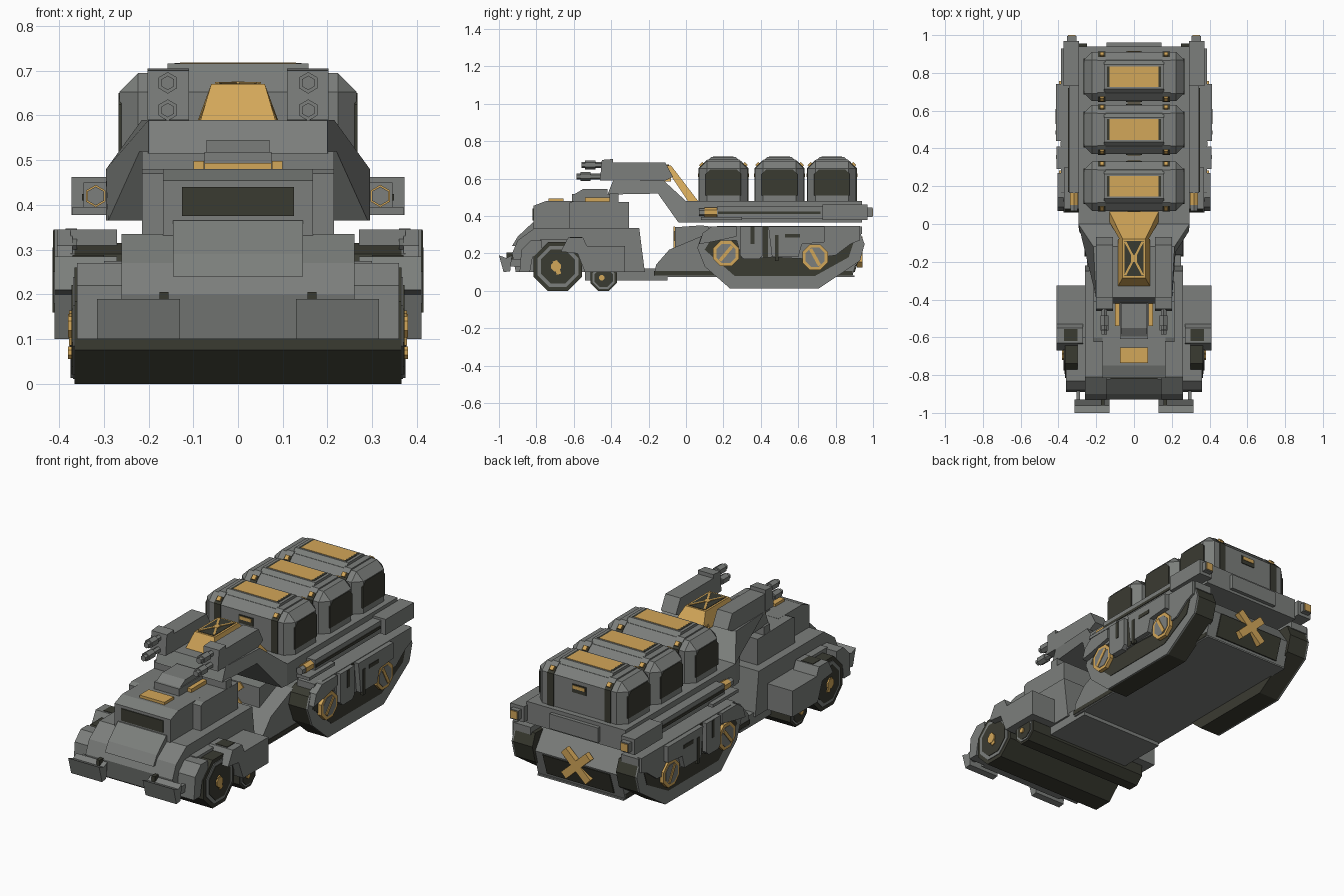
import bpy, bmesh, math
from mathutils import Euler


def material(name, r, g, b):
    m = bpy.data.materials.new(name)
    m.diffuse_color = (r, g, b, 1)
    return m


GREY = material("armour grey", .2, .21, .2)
DARK = material("dark olive", .042, .043, .031)
GOLD = material("ochre gold", .65, .385, .1)


def finish(name, bm, mat, bevel=0):
    bmesh.ops.recalc_face_normals(bm, faces=bm.faces)
    me = bpy.data.meshes.new(name)
    bm.to_mesh(me)
    bm.free()
    me.materials.append(mat)
    ob = bpy.data.objects.new(name, me)
    bpy.context.collection.objects.link(ob)
    if bevel:
        mod = ob.modifiers.new("chamfer", 'BEVEL')
        mod.width, mod.segments = bevel, 1
    return ob


def prism(name, pts, x0, x1, mat, both=False, bevel=0):
    """Side profile of (y, z) or (y, z, half width), stretched across x."""
    for s in ((1, -1) if both else (1,)):
        bm = bmesh.new()
        a = [bm.verts.new((-p[2] if len(p) > 2 else s * x0, p[0], p[1])) for p in pts]
        b = [bm.verts.new((p[2] if len(p) > 2 else s * x1, p[0], p[1])) for p in pts]
        bm.faces.new(a)
        bm.faces.new(b[::-1])
        for i in range(len(pts)):
            j = (i + 1) % len(pts)
            bm.faces.new((a[i], a[j], b[j], b[i]))
        finish(name, bm, mat, bevel)


def box(name, x0, x1, y0, y1, z0, z1, mat, both=False, bevel=0):
    prism(name, [(y0, z0), (y1, z0), (y1, z1), (y0, z1)], x0, x1, mat, both, bevel)


def bar(name, centre, size, rot, mat):
    bm = bmesh.new()
    bmesh.ops.create_cube(bm, size=1)
    bmesh.ops.scale(bm, vec=size, verts=bm.verts)
    ob = finish(name, bm, mat)
    ob.location, ob.rotation_euler = centre, Euler(rot)


def rod(name, x, z, y0, y1, r, mat, n=6):
    for s in (1, -1):
        bm = bmesh.new()
        bmesh.ops.create_cone(bm, cap_ends=True, segments=n, radius1=r, radius2=r, depth=y1 - y0)
        ob = finish(name, bm, mat)
        ob.location, ob.rotation_euler = (s * x, (y0 + y1) / 2, z), (math.pi / 2, 0, 0)


def ngon(y, z, r, n=8):
    return [(y + r * math.cos((i + .5) * 2 * math.pi / n),
             z + r * math.sin((i + .5) * 2 * math.pi / n)) for i in range(n)]


# Cab body, hood and roof
prism("cab_body", [(-.93, .2), (-.9, .27), (-.81, .335), (-.25, .335), (-.22, .1), (-.6, .1), (-.91, .1)],
      -.26, .26, GREY)
prism("cab_hood", [(-.76, .37), (-.82, .365), (-.9, .29), (-.93, .24), (-.76, .24)], -.145, .145, GREY)
prism("cab_front", [(-.815, .33), (-.815, .455), (-.75, .48), (-.55, .48), (-.55, .33)], -.168, .168, GREY)
prism("cab_rear", [(-.625, .33), (-.625, .47), (-.6, .48), (-.305, .475), (-.305, .33)], -.215, .215, GREY)
box("windscreen", -.125, .125, -.82, -.815, .375, .44, DARK)
box("roof_hatch", -.075, .075, -.735, -.655, .475, .494, GOLD)
box("roof_block", -.075, .075, -.61, -.4, .47, .518, GREY)
box("neck_support", -.214, .214, -.41, -.36, .47, .52, GREY)
box("roof_stripe", .076, .1, -.54, -.41, .475, .498, GOLD, True)
prism("roof_sensor", [(-.6, .515), (-.55, .545), (-.42, .545), (-.42, .515)], -.07, .07, GREY)
box("cab_underplate", -.25, .25, -.54, -.1, .055, .12, GREY)

# Bumpers
prism("bumper", [(-1, .19), (-.975, .1), (-.94, .105), (-.93, .19), (-.96, .175)], .13, .315, GREY, True)
box("bumper_arm", .155, .175, -.96, -.9, .15, .205, DARK, True)
box("bumper_strut", .285, .305, -.96, -.86, .13, .17, GREY, True)

# Full-width rollers with hubs
for y, r in ((-.685, .13), (-.44, .07)):
    R = r / math.cos(math.pi / 8)
    prism("roller", ngon(y, r, R), -.365, .365, DARK)
    prism("wheel_rim", ngon(y, r, R * .84), .36, .369, GREY, True)
    prism("wheel_recess", ngon(y, r, R * .7), .36, .372, DARK, True)
    prism("wheel_hub", ngon(y - .01, r, R * .2), .36, .38, GOLD, True)
for s in (1, -1):
    bar("hub_spoke", (s * .372, -.69, .125), (.012, .025, .075), (.3, 0, 0), GOLD)

# Fenders
prism("wheel_guard", [(-.89, .1), (-.88, .22), (-.83, .27), (-.77, .27), (-.77, .22), (-.82, .18), (-.835, .1)],
      .25, .36, GREY, True)
box("wheel_cover", .25, .3, -.78, -.6, .225, .275, GREY, True)
prism("fender", [(-.67, .21), (-.63, .285), (-.55, .285), (-.53, .24), (-.325, .24), (-.325, .1), (-.54, .1),
                 (-.58, .2)], .27, .41, GREY, True)
box("fender_vent", .3, .37, -.62, -.555, .284, .288, DARK, True)
box("fender_inner", .24, .3, -.6, -.325, .1, .24, GREY, True)

# Rear chassis between the tracks
prism("chassis", [(-.17, .08), (-.16, .14), (-.09, .22), (.1, .3), (.86, .32), (.93, .22), (.89, .08)],
      -.26, .26, GREY)
box("chassis_skid", -.262, .262, -.172, .89, .082, .105, DARK)
box("chassis_floor", -.258, .258, -.17, .9, .074, .083, GREY)
prism("chassis_neck", [(-.06, .18), (-.06, .34), (.08, .35), (.25, .33), (.25, .18)], -.17, .17, GREY)
prism("rear_panel", [(.895, .1), (.934, .215), (.94, .215), (.902, .1)], -.2, .2, DARK)
for a in (.75, -.75):
    bar("rear_cross", (0, .928, .208), (.2, .03, .042), (0, a, 0), GOLD)
    bar("front_cross", (0, -.062, .27), (.18, .008, .035), (0, a, 0), GOLD)

# Tracks: tread, rim, recess, cover, skirt panels, wheels
TRACK = [(.06, .23), (.08, .29), (.13, .315), (.93, .315), (.955, .25), (.93, .16), (.71, .013), (.235, .013),
         (.1, .13)]
prism("track_tread", TRACK, .25, .365, DARK, True)
prism("track_rim", TRACK, .365, .374, GREY, True)
prism("track_recess", [(.1, .22), (.26, .08), (.69, .08), (.87, .18), (.9, .27), (.85, .3), (.15, .3)],
      .36, .377, DARK, True)
box("track_cover", .27, .374, .12, .94, .305, .345, GREY, True)
prism("track_skirt", [(.09, .31), (.17, .348), (.93, .348), (.93, .27), (.88, .25), (.8, .19), (.65, .17), (.46, .18),
                      (.3, .17), (.27, .27), (.13, .27)], .36, .386, GREY, True)
prism("skirt_panel", [(.29, .345), (.41, .345), (.41, .19), (.39, .17), (.31, .17), (.29, .19)], .37, .41, GREY, True)
prism("skirt_panel", [(.44, .345), (.74, .345), (.74, .26), (.62, .25), (.6, .18), (.46, .18)], .37, .412, GREY, True)
prism("skirt_nose", [(.07, .25), (.09, .31), (.14, .345), (.27, .345), (.27, .29), (.13, .26)], .37, .405, GREY, True)
box("skirt_gap", .37, .388, .412, .438, .18, .345, DARK, True)
box("skirt_slot", .4, .413, .345, .365, .25, .343, DARK, True)
box("skirt_slot", .4, .415, .475, .495, .16, .3, DARK, True)
box("skirt_slot", .4, .415, .53, .61, .285, .305, DARK, True)
for y, z, tilt in ((.214, .2, -.7), (.69, .18, .5)):
    prism("track_wheel", ngon(y, z, .074), .37, .397, GOLD, True)
    prism("track_wheel_disc", ngon(y, z, .056), .37, .399, GREY, True)
    for s in (1, -1):
        bar("track_wheel_bar", (s * .397, y, z), (.012, .018, .1), (tilt, 0, 0), GOLD)

# Gooseneck and cargo bed
prism("gooseneck", [(-.42, .515, .2), (-.39, .59, .2), (-.12, .59, .215), (0, .48, .295), (0, .365, .295),
                    (-.04, .365, .29), (-.15, .52, .22)], 0, 0, GREY)
box("cargo_bed", -.295, .295, -.002, .94, .365, .48, GREY)
box("bed_tail", -.145, .145, .93, .96, .38, .46, GREY)

# Side rails
box("rail", .29, .345, .165, .8, .385, .45, GREY, True)
box("rail_ledge", .29, .37, .08, .3, .378, .395, GREY, True)
box("rail_groove", .34, .349, .17, .72, .41, .425, DARK, True)
rod("rail_rod", .318, .42, .07, .2, .021, GREY)
rod("rail_marker", .318, .42, .1, .166, .025, GOLD)
box("rail_block", .29, .372, .73, .97, .378, .462, GREY, True)
box("rail_tip", .305, .355, .96, .996, .395, .445, GREY, True)
box("rail_lamp", .31, .35, .99, 1.0, .4, .44, GOLD, True)

# Gun pods
prism("gun_pod", [(-.44, .59), (-.39, .685), (-.11, .685), (-.07, .61), (-.12, .585)], .11, .2, GREY, True)
prism("gun_mount", [(-.46, .59), (-.45, .7), (-.39, .705), (-.39, .59)], .11, .202, GREY, True)
for z, y in ((.673, -.56), (.612, -.585)):
    rod("gun_barrel", .157, z, y, -.43, .016, GREY)
    rod("gun_sleeve", .157, z, y + .02, y + .075, .024, GREY)

# Gold power box and ramp behind it
prism("power_box", [(-.33, .585, .085), (-.285, .67, .06), (-.08, .67, .06), (-.08, .585, .085)], 0, 0, GOLD)
prism("power_ramp", [(-.11, .66, .06), (-.08, .67, .06), (.065, .48, .13), (.01, .48, .13)], 0, 0, GOLD)
box("power_grille", -.049, .049, -.275, -.09, .668, .672, DARK)
for a in (1.09, -1.09):
    bar("grille_cross", (0, -.182, .672), (.2, .011, .006), (0, 0, a), GOLD)
box("grille_centre", -.015, .015, -.2, -.165, .67, .676, GOLD)

# Three cargo containers
for y in (.2, .5, .78):
    h = .13
    box("container", -.265, .265, y - h, y + h, .43, .695, GREY, bevel=.042)
    prism("container_window", [(y - .095, .51), (y + .095, .51), (y + .095, .625), (y + .07, .65), (y - .07, .65),
                               (y - .095, .625)], .26, .267, DARK, True)
    strap = [(y - h, .48), (y - h, .655), (y - .088, .697), (y + .088, .697), (y + h, .655), (y + h, .48)]
    strap = [(y + (p - y) * 1.03, q) for p, q in strap]
    prism("container_strap", strap, .152, .19, DARK, True)
    prism("strap_cover", [(y - .105, .685), (y - .085, .702), (y + .085, .702), (y + .105, .685)],
          .15, .192, GREY, True)
    prism("container_lid", [(y - .09, .69), (y - .065, .716), (y + .065, .716), (y + .09, .69)], -.158, .158, GREY)
    box("lid_panel", -.13, .13, y - .055, y + .055, .714, .718, GOLD)
    box("lid_edge", .13, .142, y - .055, y + .055, .714, .7175, DARK, True)
    for s in (1, -1):
        for x in (.17, -.17):
            bar("strap_clip", (x, y + s * .117, .676), (.022, .014, .024), (s * .78, 0, 0), GOLD)
        bar("latch_plate", (0, y + s * .131, .61), (.085, .006, .045), (0, 0, 0), DARK)
        bar("latch", (0, y + s * .133, .618), (.07, .008, .018), (0, 0, 0), GOLD)
